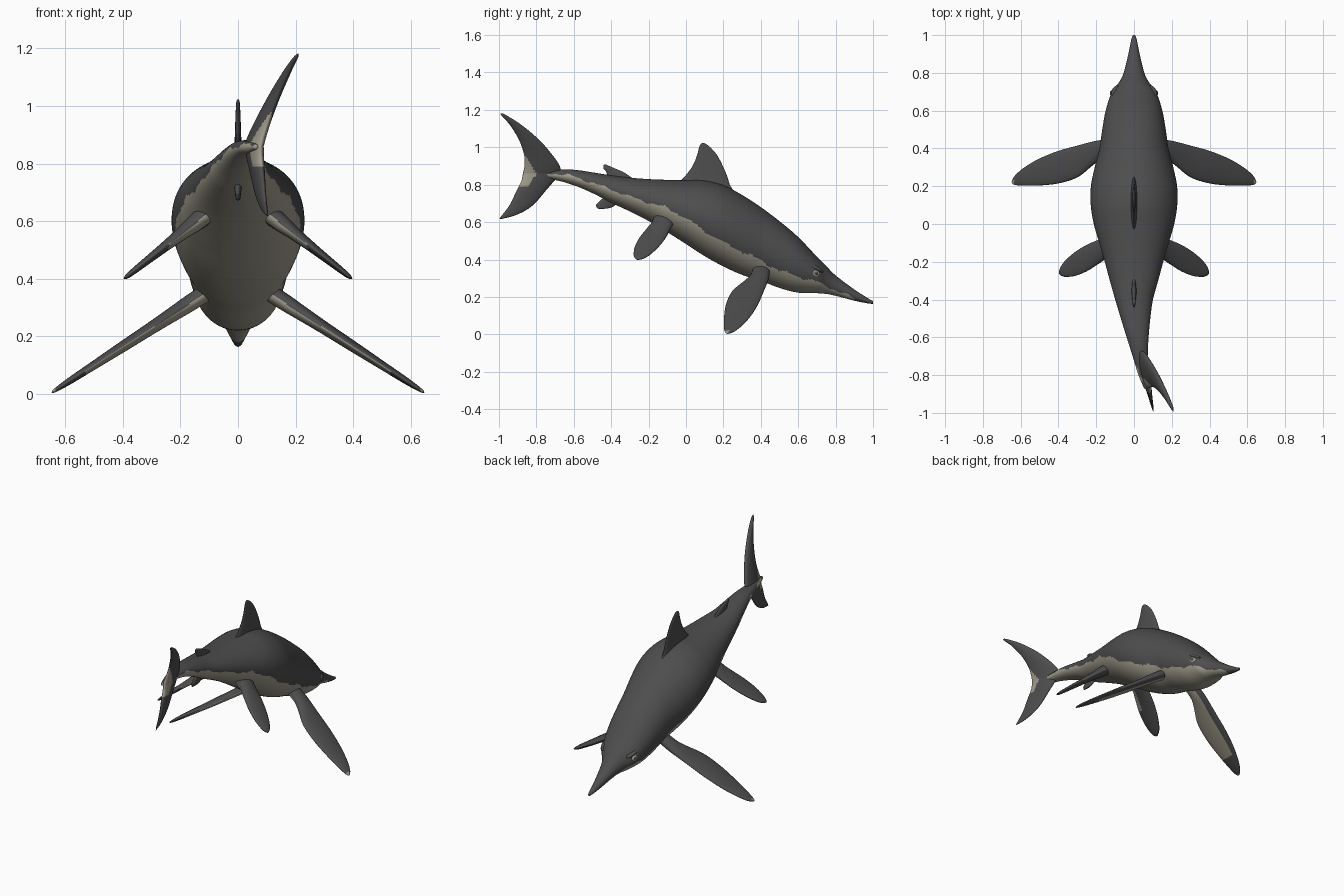
import bpy, bmesh, math
from mathutils import Vector

if "Cube" in bpy.data.objects:
    bpy.data.objects.remove(bpy.data.objects["Cube"])


def material(name, rgb):
    m = bpy.data.materials.new(name)
    m.diffuse_color = (*rgb, 1)
    m.use_nodes = True
    m.node_tree.nodes["Principled BSDF"].inputs["Base Color"].default_value = m.diffuse_color
    return m


DARK = material("slate_back", (0.075, 0.075, 0.077))
LIGHT = material("cream_belly", (0.36, 0.335, 0.27))


def spline(pts, per):
    """Catmull-Rom through tuples of any length."""
    out = []
    for i in range(len(pts) - 1):
        a, b, c, d = (pts[max(i - 1, 0)], pts[i], pts[i + 1], pts[min(i + 2, len(pts) - 1)])
        for k in range(per):
            t = k / per
            out.append([0.5 * (2 * q + (r - p) * t + (2 * p - 5 * q + 4 * r - s) * t * t
                               + (3 * q - p - 3 * r + s) * t ** 3)
                        for p, q, r, s in zip(a, b, c, d)])
    out.append(list(pts[-1]))
    return out


def lerp(table, v):
    """Piecewise linear lookup in a table sorted by its first column."""
    for (a, p), (b, q) in zip(table, table[1:]):
        if v <= b:
            return p + (q - p) * max(0, (v - a) / (b - a))
    return table[-1][1]


def loft(name, rings, rule=None):
    """Skin closed rings, cap the ends, colour light where rule(centre, normal) holds."""
    bm = bmesh.new()
    vr = [[bm.verts.new(p) for p in r] for r in rings]
    n = len(vr[0])
    for a, b in zip(vr, vr[1:]):
        for i in range(n):
            j = (i + 1) % n
            bm.faces.new((a[i], a[j], b[j], b[i]))
    bm.faces.new(vr[0])
    bm.faces.new(vr[-1])
    bmesh.ops.recalc_face_normals(bm, faces=bm.faces)
    bm.normal_update()
    for f in bm.faces:
        f.smooth = True
        if rule and rule(f.calc_center_median(), f.normal):
            f.material_index = 1
    me = bpy.data.meshes.new(name)
    bm.to_mesh(me)
    bm.free()
    me.materials.append(DARK)
    me.materials.append(LIGHT)
    ob = bpy.data.objects.new(name, me)
    bpy.context.collection.objects.link(ob)
    return ob


def fin(name, stations, place, rule=None, sides=48):
    """Stations are (span, leading y, trailing y, half thickness)."""
    rings = []
    for s, lead, trail, th in spline(stations, 8):
        ring = []
        for k in range(sides):
            a = 2 * math.pi * k / sides
            y = (lead + trail) / 2 + (lead - trail) / 2 * math.cos(a)
            ring.append(place(s, y, max(th, 0.001) * math.sin(a)))
        rings.append(ring)
    return loft(name, rings, rule)


# Body: y, top z, bottom z, half width
BODY = [(1.0, .178, .163, .006), (.97, .195, .166, .016), (.9, .24, .18, .03), (.8, .315, .206, .055),
        (.75, .365, .216, .08), (.7, .415, .22, .117), (.6, .52, .223, .15), (.5, .605, .248, .168),
        (.4, .68, .286, .183), (.3, .745, .318, .208), (.2, .797, .363, .228), (.1, .822, .418, .229),
        (0, .824, .483, .213), (-.1, .826, .546, .184), (-.2, .83, .606, .155), (-.3, .838, .657, .128),
        (-.4, .85, .704, .1), (-.5, .866, .755, .078), (-.6, .88, .797, .058), (-.7, .88, .825, .04),
        (-.8, .875, .835, .025), (-.87, .868, .85, .008)]
# Height of the colour border along the body
BORDER = [(-.87, .87), (-.7, .86), (-.6, .845), (-.5, .81), (-.4, .775), (-.3, .737), (-.1, .675),
          (0, .622), (.1, .553), (.2, .492), (.4, .395), (.5, .34), (.6, .31), (.7, .28), (.8, .237),
          (.9, .192), (.92, .1), (1, .1)]


def sway(y):
    t = max(0, -.4 - y)
    return .07 * t + .13 * t * t


rings = []
for y, top, bot, hw in spline(BODY, 14):
    rings.append([(sway(y) + hw * math.cos(a), y, (top + bot) / 2 + (top - bot) / 2 * math.sin(a))
                  for a in (2 * math.pi * k / 128 for k in range(128))])
loft("body", rings,
     lambda c, n: c.z < lerp(BORDER, c.y) + .006 * math.sin(38 * c.y) + .003 * math.sin(97 * c.y))

# Fins on the midline
upright = lambda s, y, o: (o, y, s)
fin("dorsal_fin", [(.74, .27, -.07, .024), (.80, .235, -.05, .018), (.84, .222, -.01, .014), (.90, .197, .035, .011),
                   (.96, .165, .06, .009), (1.0, .13, .07, .007), (1.018, .107, .08, .005),
                   (1.023, .095, .09, .001)], upright)
fin("small_back_fin", [(.83, -.28, -.42, .014), (.865, -.33, -.425, .01), (.885, -.375, -.44, .008),
                       (.9, -.41, -.442, .006), (.907, -.425, -.437, .001)], upright)
fin("small_belly_fin", [(.74, -.33, -.43, .016), (.70, -.37, -.475, .011), (.685, -.385, -.48, .009),
                        (.675, -.41, -.475, .007), (.671, -.44, -.465, .001)], upright)

# Tail fluke, bent to one side, light along the fork
fin("tail_fluke", [(.618, -.982, -.996, .001), (.632, -.925, -.988, .006), (.66, -.862, -.965, .01),
                   (.70, -.808, -.938, .014), (.77, -.748, -.905, .02), (.82, -.705, -.88, .024),
                   (.86, -.675, -.872, .026), (.9, -.675, -.864, .025), (.96, -.715, -.866, .022),
                   (1.04, -.785, -.893, .018), (1.12, -.88, -.942, .013), (1.168, -.955, -.985, .008),
                   (1.182, -.982, -.992, .001)],
    lambda s, y, o: (.04 + .215 * (-.7 - y) + .33 * max(0, s - .86) + o, y, s),
    lambda c, n: .79 < c.z < .99 and c.y < -.8 - .6 * abs(c.z - .86))


# Paired flippers: slope gives height from the outward distance
def flipper(name, side, stations, x0, z0, slope, reach, width, tip):
    """Light on the underside out to reach, from the trailing edge to width, and at the tip."""
    u = Vector((slope, 0, 1)).normalized()

    def place(s, y, o):
        return (side * (s + u.x * o), y, z0 - slope * (s - x0) + u.z * o)

    mids = [(s, (a + b) / 2) for s, a, b, t in stations]
    half = [(s, (a - b) / 2) for s, a, b, t in stations]

    def pale(c, n):
        s = abs(c.x)
        across = (c.y - lerp(mids, s)) / max(lerp(half, s), .001)
        return s > tip and across < .3 or n.z < .1 and s < reach and across < width

    fin(name, stations, place, pale)


FRONT = [(.1, .45, .36, .03), (.17, .445, .345, .029), (.22, .436, .31, .026), (.3, .415, .247, .022),
         (.4, .387, .215, .019), (.5, .347, .204, .015), (.58, .3, .203, .012), (.625, .262, .206, .008),
         (.642, .238, .212, .005), (.647, .226, .219, .001)]
HIND = [(.08, -.08, -.17, .034), (.14, -.068, -.18, .032), (.19, -.085, -.212, .024), (.25, -.11, -.25, .018),
        (.31, -.147, -.274, .014), (.36, -.19, -.28, .011), (.385, -.222, -.274, .008), (.397, -.25, -.262, .001)]
for label, side in (("right", 1), ("left", -1)):
    flipper("front_flipper_" + label, side, FRONT, .17, .313, .647, .53, .6, .634)
    flipper("hind_flipper_" + label, side, HIND, .16, .585, .785, .24, -.5, 9)
    # Pale eye with a dark pupil, under a brow
    for part, loc, scale, mat in (("eye", (.111, .692, .325), (.014, .024, .019), LIGHT),
                                  ("pupil", (.119, .695, .327), (.009, .012, .01), DARK),
                                  ("brow", (.096, .695, .352), (.024, .045, .013), DARK)):
        bpy.ops.mesh.primitive_uv_sphere_add(segments=20, ring_count=12, radius=1,
                                             location=(side * loc[0], loc[1], loc[2]))
        ob = bpy.context.object
        ob.name = part + "_" + label
        ob.scale = scale
        ob.rotation_euler = (-.45, 0, side * .3)
        ob.data.materials.append(mat)
        bpy.ops.object.shade_smooth()
